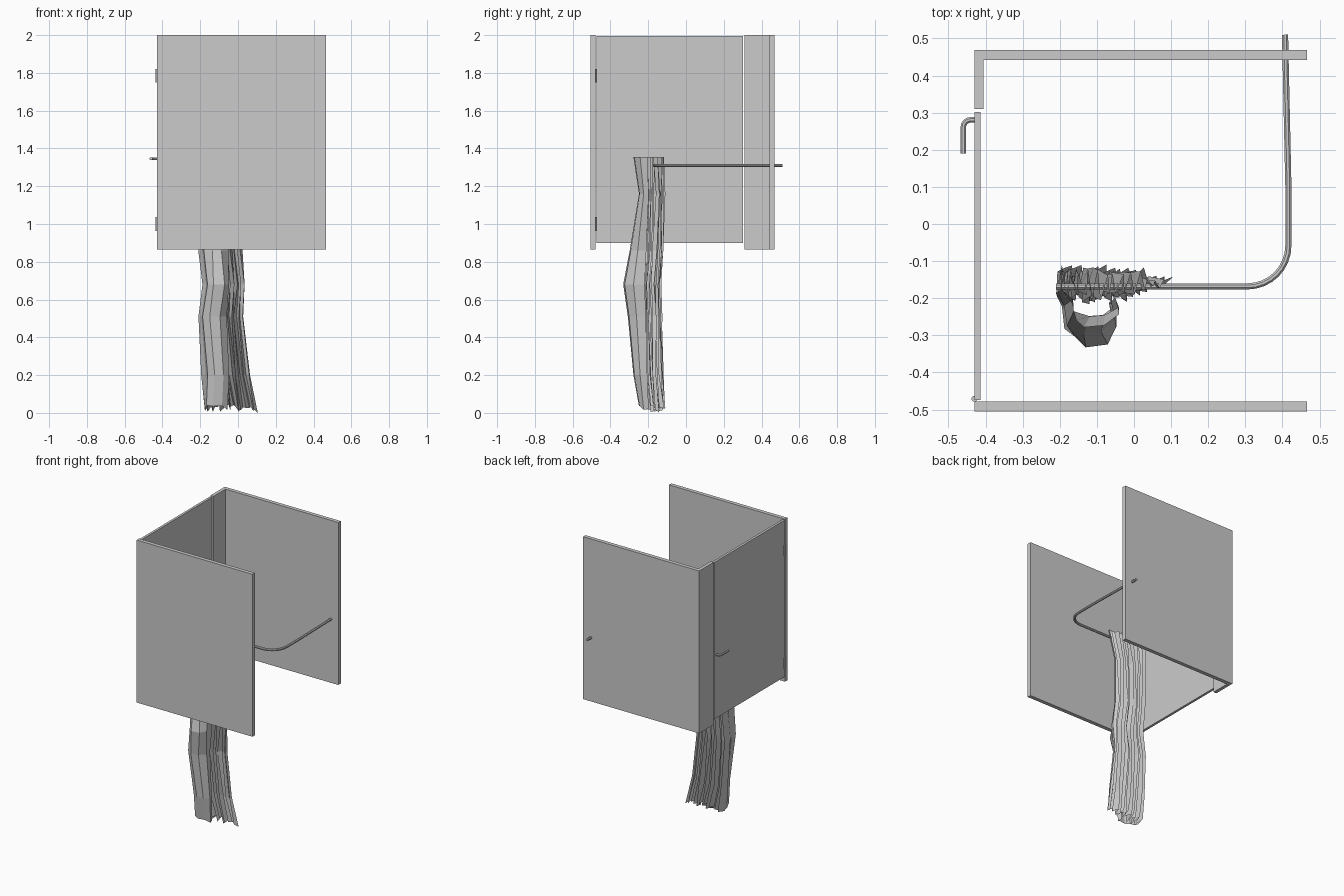
import bpy, bmesh, math, random
from mathutils import Vector

old = bpy.data.objects.get("Cube")
if old:
    bpy.data.objects.remove(old)

grey = bpy.data.materials.new("plain grey")
grey.use_nodes = True
colour = (0.6, 0.6, 0.6, 1)
grey.diffuse_color = colour
grey.node_tree.nodes["Principled BSDF"].inputs["Base Color"].default_value = colour


def finish(name, bm):
    mesh = bpy.data.meshes.new(name)
    bm.to_mesh(mesh)
    bm.free()
    mesh.materials.append(grey)
    obj = bpy.data.objects.new(name, mesh)
    bpy.context.collection.objects.link(obj)
    return obj


def box(name, low, high):
    bm = bmesh.new()
    bmesh.ops.create_cube(bm, size=1)
    low, high = Vector(low), Vector(high)
    for v in bm.verts:
        v.co = (low + high) / 2 + v.co * (high - low)
    return finish(name, bm)


def tube(name, points, radius, sides):
    """Sweep a level path with an even ring at each point."""
    bm = bmesh.new()
    pts = [Vector(p) for p in points]
    rings = []
    for i, p in enumerate(pts):
        along = (pts[min(i + 1, len(pts) - 1)] - pts[max(i - 1, 0)]).normalized()
        side = along.cross(Vector((0, 0, 1))).normalized()
        ring = []
        for k in range(sides):
            a = math.tau * (k + 0.5) / sides
            ring.append(bm.verts.new(p + radius * (side * math.cos(a) + Vector((0, 0, math.sin(a))))))
        rings.append(ring)
    for a, b in zip(rings, rings[1:]):
        for k in range(sides):
            n = (k + 1) % sides
            bm.faces.new((a[k], a[n], b[n], b[k]))
    bm.faces.new(rings[0])
    bm.faces.new(rings[-1])
    bmesh.ops.recalc_face_normals(bm, faces=bm.faces)
    return finish(name, bm)


def arc(cx, cy, r, start, end, z, steps=8):
    result = []
    for i in range(steps + 1):
        a = math.radians(start + (end - start) * i / steps)
        result.append((cx + r * math.cos(a), cy + r * math.sin(a), z))
    return result


# Cubicle walls and door
box("front_wall", (-0.43, -0.505, 0.865), (0.466, -0.478, 2))
box("back_wall", (-0.43, 0.442, 0.865), (0.466, 0.469, 2))
box("door_post_wall", (-0.43, 0.31, 0.865), (-0.406, 0.442, 2))
box("door", (-0.43, -0.474, 0.9), (-0.413, 0.302, 1.995))

# Door hinges
for label, z in (("lower", 1.0), ("upper", 1.785)):
    bm = bmesh.new()
    bmesh.ops.create_cone(bm, cap_ends=True, segments=10, radius1=0.008,
                          radius2=0.008, depth=0.072)
    bmesh.ops.translate(bm, vec=(-0.43, -0.471, z), verts=bm.verts)
    finish(label + "_hinge", bm)

# Lever handle
path = [(-0.42, 0.281, 1.345)] + arc(-0.44, 0.261, 0.02, 90, 180, 1.345, 4)
tube("door_handle", path + [(-0.46, 0.19, 1.345)], 0.008, 8)

# Bent curtain rail
path = [(0.407, 0.51, 1.31), (0.416, 0.1, 1.31)]
path += arc(0.306, -0.058, 0.11, 0, -90, 1.31)
tube("curtain_rail", path + [(-0.21, -0.168, 1.31)], 0.009, 8)

# Gathered curtain: each row is height, right, left, fold middle, lobe front, lobe x
rows = [
    (1.355, -0.2, 0.08, -0.16, -0.28, -0.11),
    (1.16, -0.2, 0.04, -0.155, -0.25, -0.11),
    (0.86, -0.21, 0.02, -0.165, -0.3, -0.12),
    (0.68, -0.195, 0.04, -0.175, -0.335, -0.11),
    (0.51, -0.215, 0.03, -0.17, -0.31, -0.13),
    (0.2, -0.2, 0.065, -0.165, -0.28, -0.11),
    (0.025, -0.18, 0.1, -0.15, -0.25, -0.12),
]
random.seed(4)
folds = 26
reach = [random.uniform(0.5, 1) for i in range(folds)]
bm = bmesh.new()
grid = []
for z, right, left, middle, front, lobe_x in rows:
    ring = []
    for i in range(folds):
        t = i / (folds - 1)
        depth = 0.043 * reach[i] * min(1, 0.3 + 1.6 * t)
        x = left + (right - left) * t + random.uniform(-0.007, 0.007)
        y = middle + depth * (-1) ** i + random.uniform(-0.007, 0.007)
        ring.append((x, y))
    # Large loose fold swinging out towards the front
    for a in (160, 215, 255, 300, 345, 390):
        a = math.radians(a)
        cy = (front - 0.18) / 2
        x = lobe_x + 0.065 * math.cos(a) + random.uniform(-0.008, 0.008)
        ring.append((x, cy + (cy - front) * math.sin(a)))
    hem = z < 0.1
    grid.append([bm.verts.new((x, y, z + (random.uniform(-0.02, 0.02) if hem else 0)))
                 for x, y in ring])
grid[-1][0].co.z = 0
for a, b in zip(grid, grid[1:]):
    for k in range(len(a) - 1):
        bm.faces.new((a[k], b[k], b[k + 1], a[k + 1]))
finish("curtain", bm)
